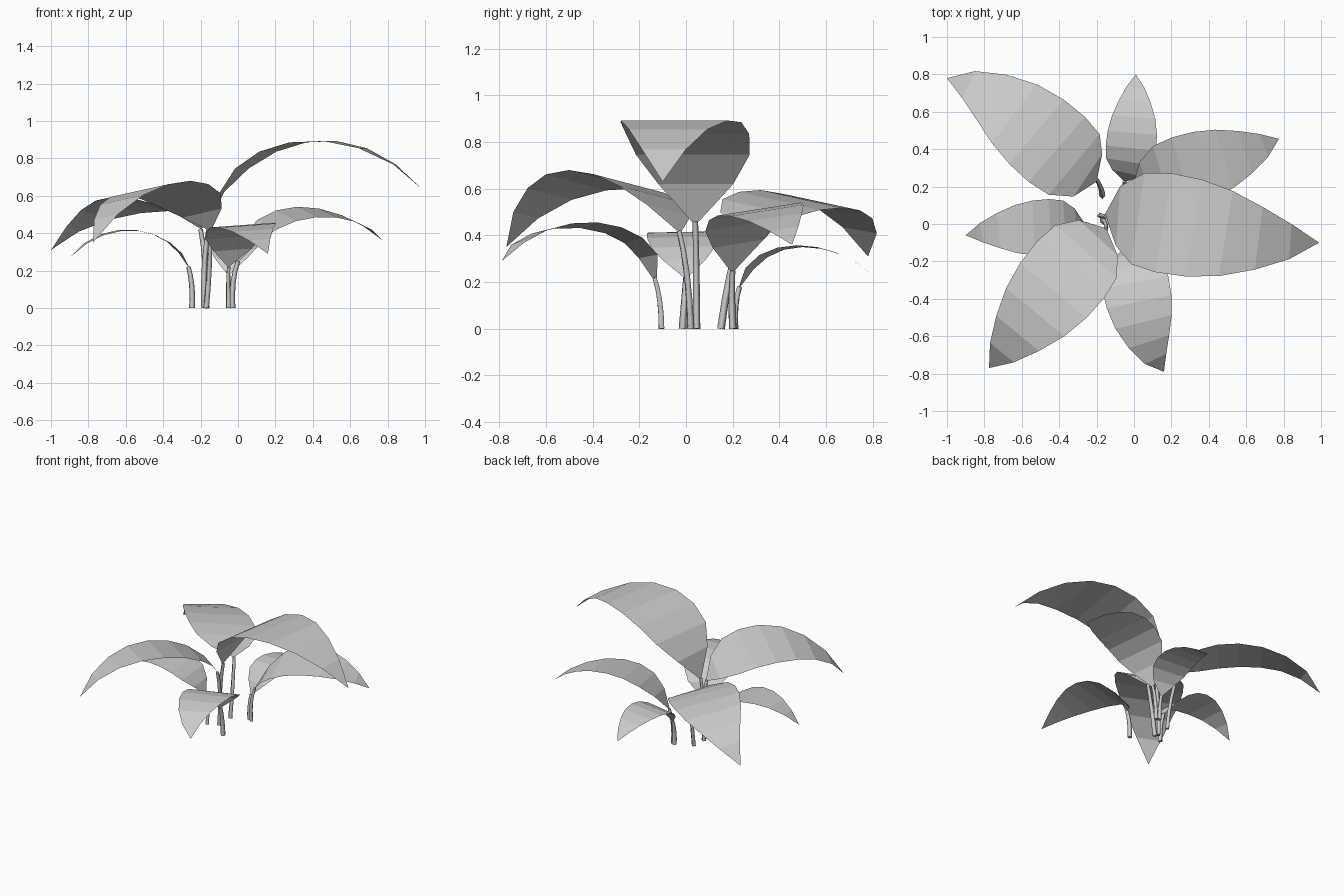
import bpy, bmesh
from mathutils import Vector

cube = bpy.data.objects.get("Cube")
if cube:
    bpy.data.objects.remove(cube, do_unlink=True)

grey = bpy.data.materials.new("plain_grey")
grey.use_nodes = True
colour = (0.6, 0.6, 0.6, 1)
grey.diffuse_color = colour
grey.node_tree.nodes["Principled BSDF"].inputs["Base Color"].default_value = colour

UP = Vector((0, 0, 1))
# Half width along the leaf, from stem to tip
OUTLINE = (0.06, 0.6, 0.92, 1, 0.98, 0.86, 0.63, 0.35, 0)


def spine_point(pts, t):
    """Cubic through four points spaced evenly in t."""
    total = Vector()
    for i, p in enumerate(pts):
        weight = 1
        for j in range(len(pts)):
            if j != i:
                weight *= (t * 3 - j) / (i - j)
        total += p * weight
    return total


def make_leaf(name, pts, half_width, roll):
    """Arched blade; roll tips the right-hand edge up or down."""
    bm = bmesh.new()
    steps = len(OUTLINE) - 1
    previous = None
    for i, w in enumerate(OUTLINE):
        t = i / steps
        centre = spine_point(pts, t)
        ahead = spine_point(pts, t + 0.02) - spine_point(pts, t - 0.02)
        side = ahead.cross(UP).normalized()
        offset = (side + UP * roll) * half_width * w
        if w:
            row = [bm.verts.new(centre + offset), bm.verts.new(centre - offset)]
        else:
            row = [bm.verts.new(centre)]
        if previous:
            bm.faces.new([previous[1], previous[0]] + row)
        previous = row
    mesh = bpy.data.meshes.new(name)
    bm.to_mesh(mesh)
    bm.free()
    mesh.materials.append(grey)
    bpy.context.collection.objects.link(bpy.data.objects.new(name, mesh))


def make_stem(name, foot, top, leaf_point, radius):
    """Four-sided stalk that bends over into its leaf."""
    curve = bpy.data.curves.new(name, "CURVE")
    curve.dimensions = "3D"
    curve.bevel_depth = radius
    curve.bevel_resolution = 0
    curve.use_fill_caps = True
    bend = foot.lerp(top, 0.5) - (leaf_point - top) * 0.1
    bend.z = top.z * 0.6
    spline = curve.splines.new("POLY")
    spline.points.add(4)
    for i, point in enumerate(spline.points):
        t = i / 4
        pos = foot.lerp(bend, t).lerp(bend.lerp(top, t), t)
        point.co = (*pos, 1)
        point.radius = 1.1 - 0.3 * t
    curve.materials.append(grey)
    bpy.context.collection.objects.link(bpy.data.objects.new(name, curve))


# name: stem foot, four points along the leaf, half width, roll
PLANTS = {
    "large_left": ((-0.18, 0.045), [(-0.15, 0.04, 0.46), (0.11, 0.015, 0.81),
                   (0.55, -0.06, 0.885), (0.99, -0.1, 0.63)], 0.268, 0.0),
    "large_front_right": ((-0.17, 0.02), [(-0.15, -0.03, 0.42), (-0.31, -0.21, 0.61),
                          (-0.56, -0.51, 0.615), (-0.775, -0.77, 0.35)], 0.235, -0.17),
    "large_back_right": ((-0.17, 0.15), [(-0.2, 0.24, 0.42), (-0.38, 0.37, 0.54),
                         (-0.68, 0.62, 0.53), (-1, 0.78, 0.31)], 0.23, -0.17),
    "small_right": ((-0.245, -0.015), [(-0.265, 0, 0.22), (-0.42, -0.015, 0.38),
                    (-0.66, -0.03, 0.41), (-0.9, -0.06, 0.27)], 0.15, 0.02),
    "small_back": ((-0.05, 0.21), [(-0.05, 0.23, 0.18), (-0.02, 0.38, 0.335),
                   (0, 0.6, 0.34), (0.01, 0.8, 0.23)], 0.135, 0.03),
    "small_front": ((-0.05, -0.105), [(-0.05, -0.135, 0.22), (0, -0.28, 0.41),
                    (0.06, -0.56, 0.435), (0.16, -0.79, 0.29)], 0.18, -0.07),
    "medium_back_left": ((-0.03, 0.2), [(0, 0.2, 0.25), (0.22, 0.27, 0.48),
                         (0.52, 0.36, 0.5), (0.775, 0.455, 0.36)], 0.19, -0.15),
}

for name, (foot, points, half_width, roll) in PLANTS.items():
    pts = [Vector(p) for p in points]
    make_leaf(name + "_leaf", pts, half_width, roll)
    make_stem(name + "_stem", Vector((*foot, 0)), pts[0], pts[1], 0.015)
